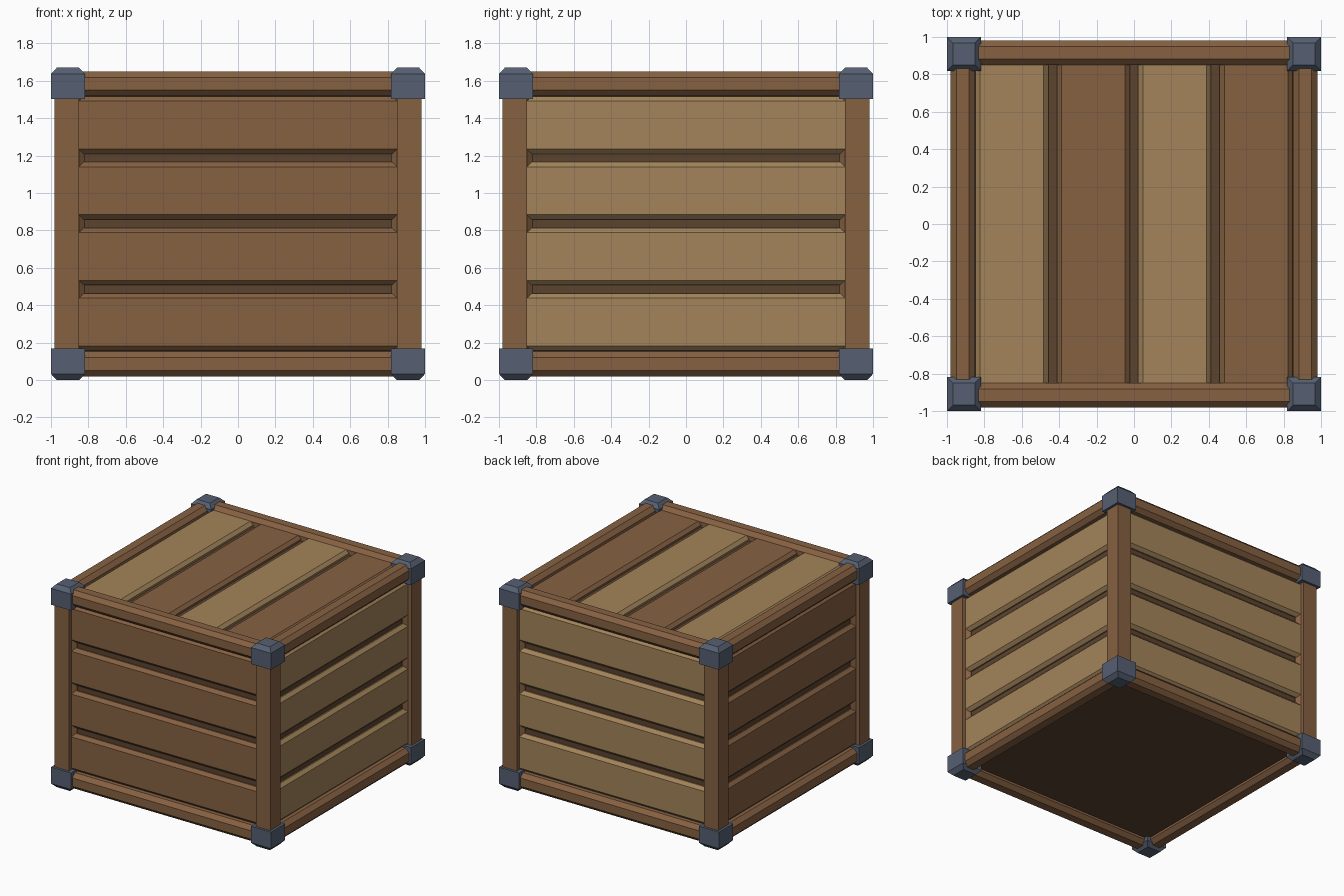
import bpy, bmesh

if "Cube" in bpy.data.objects:
    bpy.data.objects.remove(bpy.data.objects["Cube"])


def material(name, rgb):
    lin = [((c / 255 + 0.055) / 1.055) ** 2.4 for c in rgb]
    m = bpy.data.materials.new(name)
    m.diffuse_color = (*lin, 1)
    m.use_nodes = True
    m.node_tree.nodes["Principled BSDF"].inputs["Base Color"].default_value = m.diffuse_color
    return m


BROWN = material("brown_wood", (134, 97, 66))
TAN = material("tan_wood", (163, 132, 90))
DARK = material("dark_wood", (92, 68, 47))
STEEL = material("blue_steel", (86, 96, 114))


def loft(name, rings, mat):
    """Closed flat-shaded solid through matching rings of points."""
    bm = bmesh.new()
    vs = [[bm.verts.new(p) for p in ring] for ring in rings]
    n = len(vs[0])
    for a, b in zip(vs, vs[1:]):
        for i in range(n):
            j = (i + 1) % n
            bm.faces.new((a[i], a[j], b[j], b[i]))
    bm.faces.new(vs[0])
    bm.faces.new(vs[-1])
    bmesh.ops.recalc_face_normals(bm, faces=bm.faces[:])
    me = bpy.data.meshes.new(name)
    bm.to_mesh(me)
    bm.free()
    me.materials.append(mat)
    ob = bpy.data.objects.new(name, me)
    bpy.context.collection.objects.link(ob)


def prism(name, profile, w0, w1, place, mat):
    """Extrude a (u, v) profile from w0 to w1; place maps u, v, w to x, y, z."""
    loft(name, [[place(u, v, w) for u, v in profile] for w in (w0, w1)], mat)


def square(r):
    return [(-r, -r), (r, -r), (r, r), (-r, r)]


# Dark inner body seen between the planks
prism("inner_box", square(0.915), 0.07, 1.58, lambda u, v, w: (u, v, w), DARK)


# Plank section: u across the plank, v outward, outer edges chamfered
def plank(half, c, inner, outer):
    return [(-half, inner), (half, inner), (half, outer - c),
            (half - c, outer), (-half + c, outer), (-half, outer - c)]


# Four horizontal planks on each wall
walls = {
    "front": (BROWN, lambda z: lambda u, v, w: (w, -v, z + u)),
    "back": (TAN, lambda z: lambda u, v, w: (w, v, z + u)),
    "right": (TAN, lambda z: lambda u, v, w: (v, w, z + u)),
    "left": (BROWN, lambda z: lambda u, v, w: (-v, w, z + u)),
}
for side, (mat, at) in walls.items():
    for i in range(4):
        prism(f"{side}_plank", plank(0.153, 0.025, 0.89, 0.95), -0.86, 0.86,
              at(0.31 + 0.351 * i), mat)

# Four lid planks in alternating wood
for i in range(4):
    x = -0.653 + 0.4353 * i
    prism("lid_plank", plank(0.195, 0.025, 1.55, 1.62), -0.86, 0.86,
          lambda u, v, w: (x + u, w, v), BROWN if i % 2 else TAN)

# Horizontal frame beams with chamfered edges
r, c = 0.066, 0.034
beam = [(-r, -c), (-c, -r), (c, -r), (r, -c), (r, c), (c, r), (-c, r), (-r, c)]
for s in (-1, 1):
    for z in (0.086, 1.585):
        prism("long_beam", beam, -0.9, 0.9,
              lambda u, v, w: (w, s * 0.916 + u, z + v), BROWN)
        prism("side_beam", beam, -0.9, 0.9,
              lambda u, v, w: (s * 0.916 + u, w, z + v), BROWN)

# Corner posts, slanted on the inward edges
post = [(0.98, 0.98), (0.85, 0.98), (0.85, 0.95), (0.82, 0.92),
        (0.82, 0.82), (0.92, 0.82), (0.95, 0.85), (0.98, 0.85)]
for sx in (-1, 1):
    for sy in (-1, 1):
        prism("corner_post", post, 0.08, 1.56,
              lambda u, v, w: (sx * u, sy * v, w), BROWN)
        # Steel corner caps, tapered at the outer end
        for z0, d in ((0, 1), (1.67, -1)):
            rings = [[(sx * 0.909 + u, sy * 0.909 + v, z0 + d * h)
                      for u, v in square(k)]
                     for h, k in ((0, 0.06), (0.033, 0.091), (0.168, 0.091))]
            loft("corner_cap", rings, STEEL)
